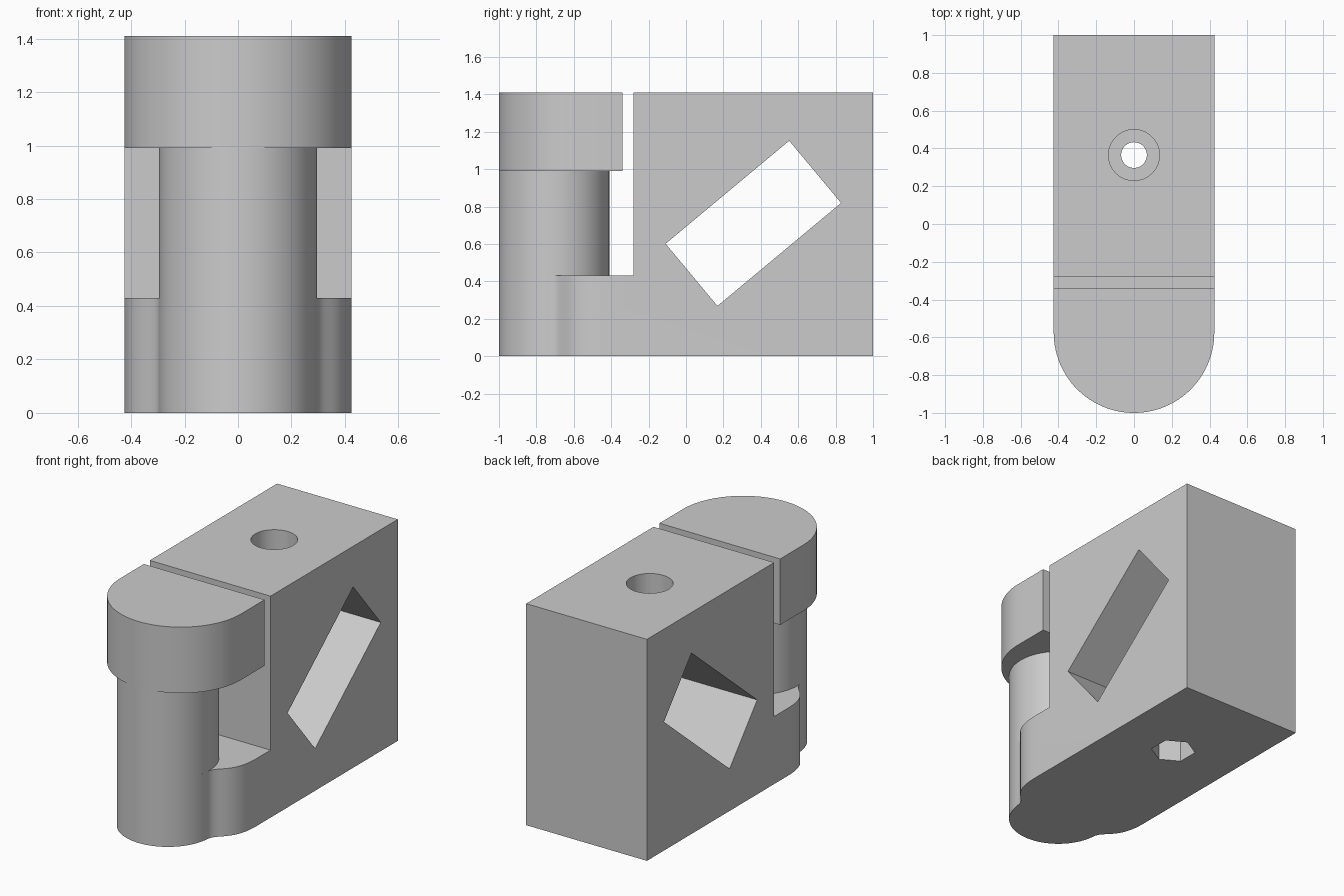
import bpy
import bmesh
from math import sin, cos, pi, radians, atan2
from mathutils import Vector
from mathutils.geometry import interpolate_bezier

if "Cube" in bpy.data.objects:
    bpy.data.objects.remove(bpy.data.objects["Cube"])

HALF_W, TOP, SHELF, HEAD_Z = 0.425, 1.41, 0.43, 0.99
NECK_R, NECK_Y = 0.295, -0.705

grey = bpy.data.materials.new("plain_grey")
grey.use_nodes = True
grey.diffuse_color = (0.6, 0.6, 0.6, 1)
grey.node_tree.nodes["Principled BSDF"].inputs["Base Color"].default_value = (0.6, 0.6, 0.6, 1)


def arc(cy, r, start, end, n):
    angles = [radians(start + (end - start) * i / n) for i in range(n + 1)]
    return [(r * cos(a), cy + r * sin(a)) for a in angles]


def polygon(cy, r, sides):
    return arc(cy, r, 90, 450, sides)[:-1]


def mirrored(half):
    # half outline starts on the centre line at the front
    return half + [(-x, y) for x, y in reversed(half) if abs(x) > 1e-5]


def prism(name, outline, z0, z1):
    bm = bmesh.new()
    base = bm.faces.new([bm.verts.new((x, y, z0)) for x, y in outline])
    new = bmesh.ops.extrude_face_region(bm, geom=[base])["geom"]
    verts = [v for v in new if isinstance(v, bmesh.types.BMVert)]
    bmesh.ops.translate(bm, verts=verts, vec=(0, 0, z1 - z0))
    bmesh.ops.recalc_face_normals(bm, faces=bm.faces)
    mesh = bpy.data.meshes.new(name)
    bm.to_mesh(mesh)
    bm.free()
    obj = bpy.data.objects.new(name, mesh)
    bpy.context.collection.objects.link(obj)
    mesh.materials.append(grey)
    return obj


def activate(obj):
    bpy.ops.object.select_all(action="DESELECT")
    obj.select_set(True)
    bpy.context.view_layer.objects.active = obj


def cut(target, cutter):
    cutter.hide_render = True
    mod = target.modifiers.new("cut", "BOOLEAN")
    mod.operation, mod.solver, mod.object = "DIFFERENCE", "EXACT", cutter
    activate(target)
    bpy.ops.object.modifier_apply(modifier=mod.name)
    bpy.data.objects.remove(cutter)


def rect(y0, y1, half=HALF_W):
    return [(-half, y0), (half, y0), (half, y1), (-half, y1)]


# Body: rounded nose that flares in an S curve to the full block width
flare = interpolate_bezier(Vector((0.294, -0.735, 0)), Vector((0.295, -0.64, 0)),
                           Vector((HALF_W, -0.66, 0)), Vector((HALF_W, -0.42, 0)), 20)
half = arc(NECK_Y, NECK_R, -90, -6, 24)[:-1] + [(p.x, p.y) for p in flare] + [(HALF_W, 1)]
body = prism("clamp_body", mirrored(half), 0, TOP)

# Step that leaves the low shelf in front of the block
cut(body, prism("step_cutter", rect(-1.2, -0.28, 0.6), SHELF, TOP + 0.2))

# Slanted rectangular channel through the sides
channel = prism("channel_cutter", rect(-0.43, 0.43, 0.6), -0.2165, 0.2165)
channel.location = (0, 0.36, 0.71)
channel.rotation_euler.x = atan2(0.55, 0.66)
bpy.context.view_layer.update()
cut(body, channel)

# Screw hole, round counterbore on top, hexagonal nut pocket below
HOLE_Y = 0.365
cut(body, prism("hole_cutter", polygon(HOLE_Y, 0.068, 48), -0.1, TOP + 0.1))
cut(body, prism("counterbore_cutter", polygon(HOLE_Y, 0.135, 64), TOP - 0.2, TOP + 0.1))
cut(body, prism("nut_pocket_cutter", polygon(HOLE_Y, 0.132, 6), -0.1, 0.2))

# Round neck and the wider half-round head
neck = prism("neck", polygon(NECK_Y, NECK_R, 96), SHELF, HEAD_Z)
head_half = arc(-1 + HALF_W, HALF_W, -90, 0, 40) + [(HALF_W, -0.34)]
head = prism("head", mirrored(head_half), HEAD_Z, TOP)

for obj in (body, neck, head):
    activate(obj)
    bpy.ops.object.shade_smooth_by_angle(angle=radians(30))
